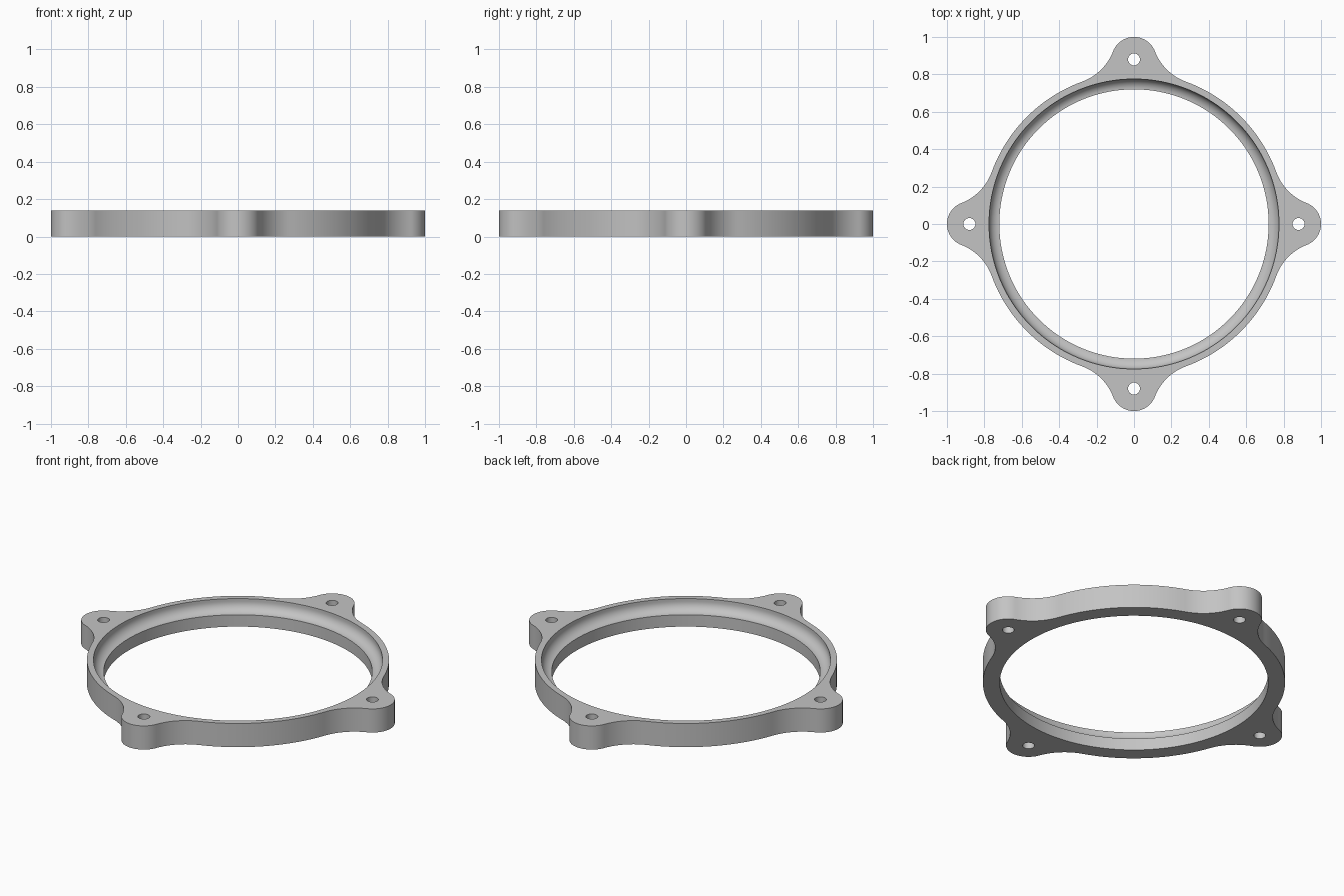
import bpy, bmesh
from math import sin, cos, pi, atan2, sqrt, radians
from mathutils import Vector, Matrix

if "Cube" in bpy.data.objects:
    bpy.data.objects.remove(bpy.data.objects["Cube"], do_unlink=True)

HEIGHT = 0.14
RING_R = 0.81        # outer radius of the ring
BORE_R = 0.72        # through opening
SEAT_R = 0.775       # top rim of the rounded seat
LIP_Z = 0.07         # top of the straight bore
LUG_Y, LUG_R, HOLE_R = 0.88, 0.12, 0.032
BLEND_R = 0.28       # concave blend between ring and lug


def arc(centre, radius, start, end, steps):
    """Points along an arc, leaving out the last one."""
    angles = [start + (end - start) * i / steps for i in range(steps)]
    return [Vector((centre[0] + radius * cos(a), centre[1] + radius * sin(a))) for a in angles]


def circle(centre, radius, steps):
    return arc(centre, radius, 0, 2 * pi, steps)


def outline():
    """Ring with four blended lugs, built from one mirrored eighth."""
    far, near = RING_R + BLEND_R, LUG_R + BLEND_R
    by = (far**2 - near**2 + LUG_Y**2) / (2 * LUG_Y)
    bx = sqrt(far**2 - by**2)
    ring_a = atan2(by, bx)
    lug_a = atan2(by - LUG_Y, bx)
    half = arc((0, 0), RING_R, pi / 4, ring_a, 16)
    half += arc((bx, by), BLEND_R, ring_a - pi, lug_a - pi, 16)
    half += arc((0, LUG_Y), LUG_R, lug_a, pi / 2, 14)
    tip = Vector((0, LUG_Y + LUG_R))
    mirrored = [Vector((-p.x, p.y)) for p in reversed(half[1:])]
    quarter = half + [tip] + mirrored
    return [Matrix.Rotation(k * pi / 2, 2) @ p for k in range(4) for p in quarter]


bm = bmesh.new()


def loop(points, z):
    verts = [bm.verts.new((p.x, p.y, z)) for p in points]
    edges = [bm.edges.new((verts[i - 1], verts[i])) for i in range(len(verts))]
    return verts, edges


def wall(a, b):
    for i in range(len(a)):
        bm.faces.new((a[i - 1], a[i], b[i], b[i - 1]))


# Outer wall and bolt holes
cap_edges = {0: [], HEIGHT: []}
holes = [circle(Matrix.Rotation(k * pi / 2, 2) @ Vector((0, LUG_Y)), HOLE_R, 32) for k in range(4)]
for points in [outline()] + holes:
    low, high = loop(points, 0), loop(points, HEIGHT)
    wall(low[0], high[0])
    cap_edges[0] += low[1]
    cap_edges[HEIGHT] += high[1]

# Straight bore, then a concave seat rising to the top rim
seat = SEAT_R - BORE_R
profile = [(BORE_R, 0), (BORE_R, LIP_Z)]
profile += [(BORE_R + seat * sin(t), LIP_Z + seat * (1 - cos(t)))
            for t in (pi / 2 * i / 10 for i in range(1, 11))]
profile.append((SEAT_R, HEIGHT))
rings = [loop(circle((0, 0), r, 128), z) for r, z in profile]
for lower, upper in zip(rings, rings[1:]):
    wall(lower[0], upper[0])
cap_edges[0] += rings[0][1]
cap_edges[HEIGHT] += rings[-1][1]

# Flat top and bottom
for z, edges in cap_edges.items():
    bmesh.ops.triangle_fill(bm, edges=edges, use_beauty=True, normal=(0, 0, 1))
bmesh.ops.recalc_face_normals(bm, faces=bm.faces)

mesh = bpy.data.meshes.new("mounting_ring")
bm.to_mesh(mesh)
bm.free()
ring = bpy.data.objects.new("mounting_ring", mesh)
bpy.context.collection.objects.link(ring)

# Single grey material
grey = bpy.data.materials.new("plain_grey")
grey.use_nodes = True
colour = (0.55, 0.55, 0.55, 1)
grey.diffuse_color = colour
grey.node_tree.nodes["Principled BSDF"].inputs["Base Color"].default_value = colour
mesh.materials.append(grey)

bpy.ops.object.select_all(action="DESELECT")
ring.select_set(True)
bpy.context.view_layer.objects.active = ring
bpy.ops.object.shade_smooth_by_angle(angle=radians(30))
